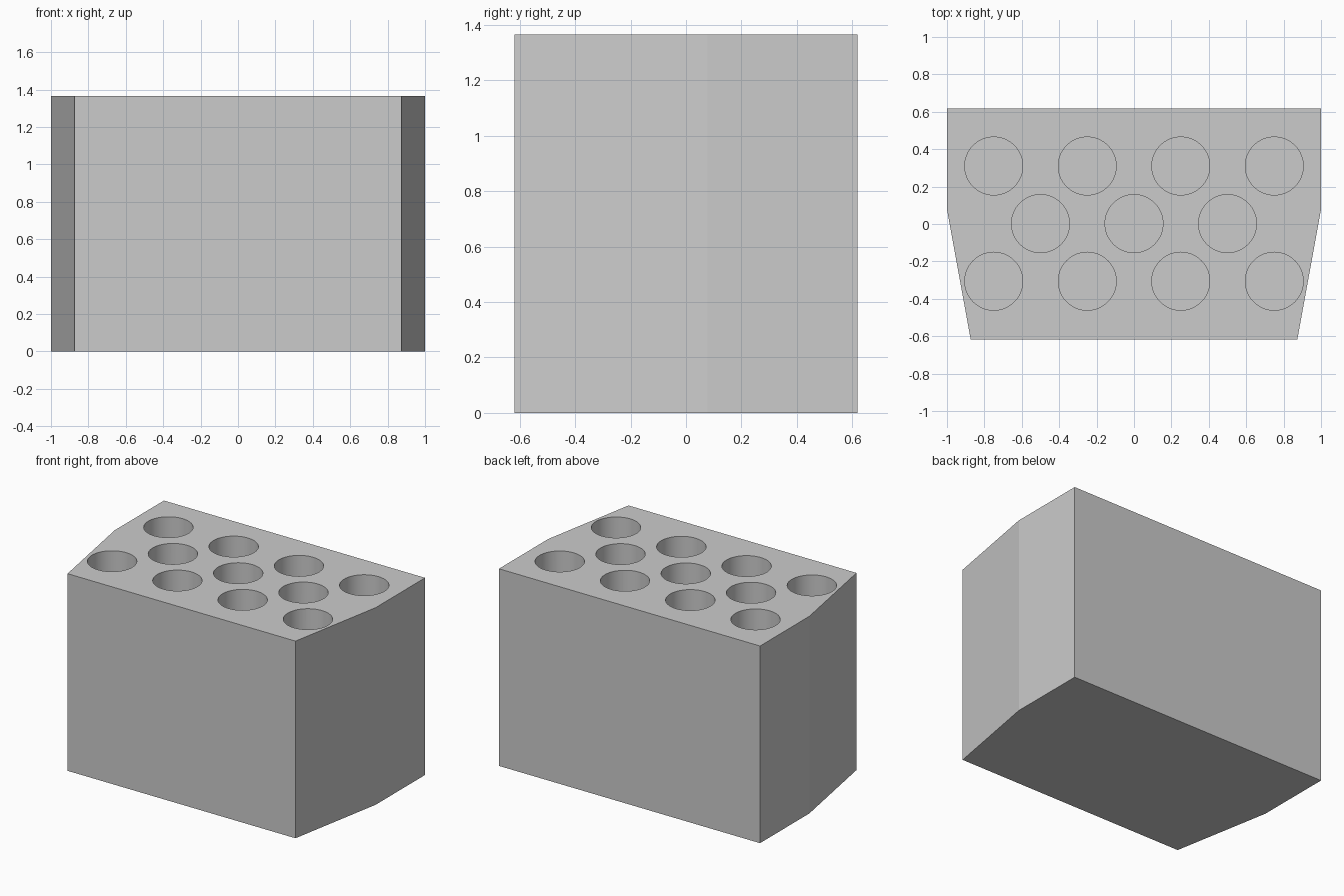
import bpy, bmesh
from mathutils import Matrix, Vector

if "Cube" in bpy.data.objects:
    bpy.data.objects.remove(bpy.data.objects["Cube"])

HEIGHT, FLOOR, RADIUS = 1.365, 0.13, 0.155


def make_object(name, bm):
    bmesh.ops.recalc_face_normals(bm, faces=bm.faces)
    mesh = bpy.data.meshes.new(name)
    bm.to_mesh(mesh)
    bm.free()
    obj = bpy.data.objects.new(name, mesh)
    bpy.context.collection.objects.link(obj)
    return obj


# Block body: extruded outline, tapered towards the front
half = [(0.873, -0.618), (1.0, 0.078), (1.0, 0.618)]
outline = half + [(-x, y) for x, y in reversed(half)]
bm = bmesh.new()
base = bm.faces.new([bm.verts.new((x, y, 0)) for x, y in outline])
ext = bmesh.ops.extrude_face_region(bm, geom=[base], use_keep_orig=True)
top = [g for g in ext["geom"] if isinstance(g, bmesh.types.BMVert)]
bmesh.ops.translate(bm, verts=top, vec=Vector((0, 0, HEIGHT)))
block = make_object("holder_block", bm)

# Cutter: three staggered rows of round blind holes
bm = bmesh.new()
depth = HEIGHT - FLOOR + 0.1
for y, count in ((0.31, 4), (0.002, 3), (-0.306, 4)):
    for i in range(count):
        x = (i - (count - 1) / 2) * 0.5
        bmesh.ops.create_cone(
            bm, cap_ends=True, segments=64, radius1=RADIUS, radius2=RADIUS,
            depth=depth, matrix=Matrix.Translation((x, y, FLOOR + depth / 2)))
cutter = make_object("hole_cutter", bm)
cutter.hide_render = True

# Cut the holes, then drop the helper
mod = block.modifiers.new("holes", "BOOLEAN")
mod.operation = "DIFFERENCE"
mod.solver = "EXACT"
mod.object = cutter
bpy.context.view_layer.objects.active = block
block.select_set(True)
bpy.ops.object.modifier_apply(modifier=mod.name)
bpy.data.objects.remove(cutter)

# Smooth hole walls; the slight bends of the sides stay crisp
bpy.ops.object.shade_smooth_by_angle(angle=0.15)
